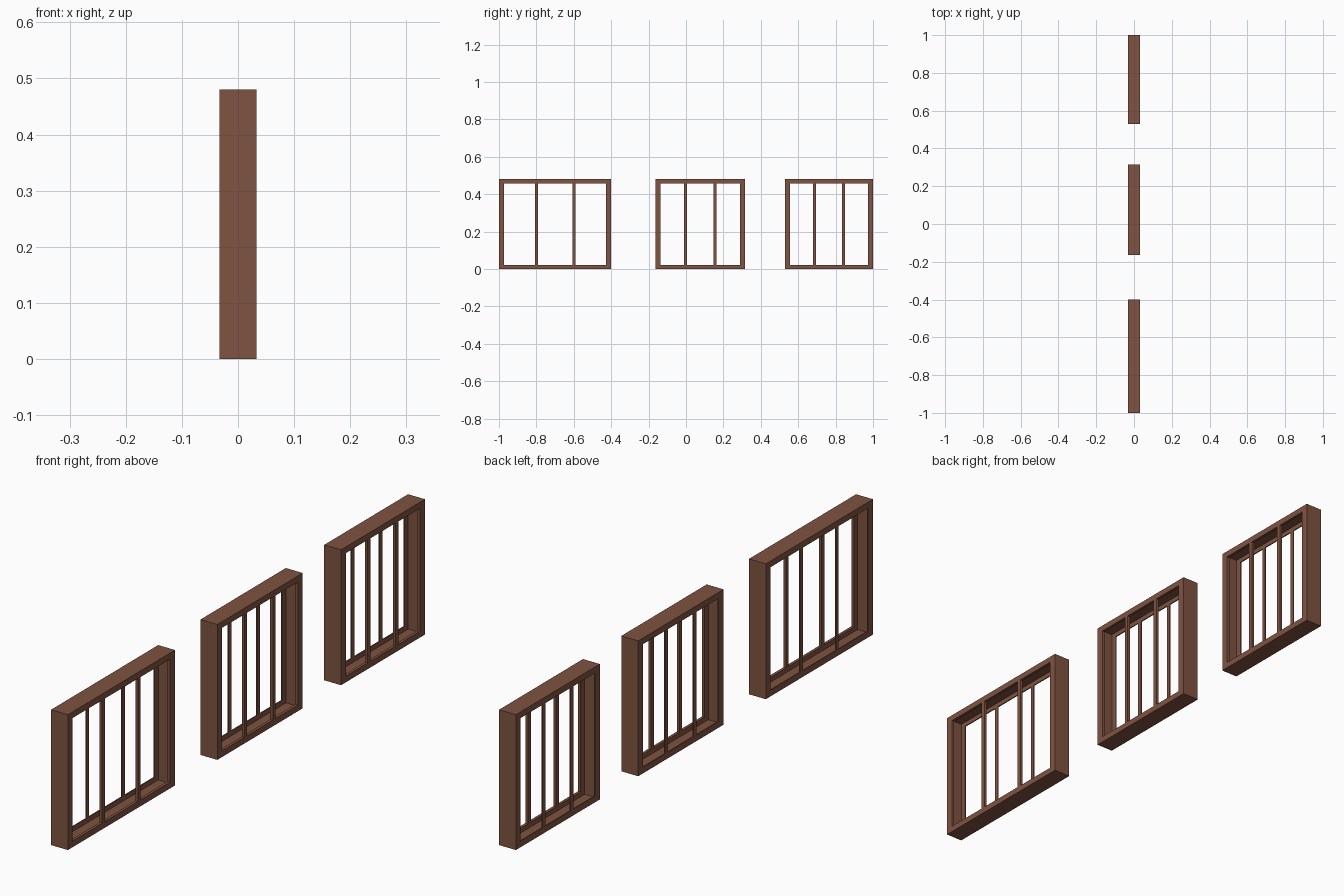
import bpy, bmesh

if "Cube" in bpy.data.objects:
    bpy.data.objects.remove(bpy.data.objects["Cube"])

X = 0.033            # half depth
H = 0.48             # height
FRONT_T, BACK_T = 0.010, 0.004   # face thickness on +x and -x sides
SHELL = 0.005        # outer shell thickness
LIP_Y, LIP_Z = 0.027, 0.022      # visible frame width, sides and rails
BAR = 0.016          # glazing bar width

wood = bpy.data.materials.new("brown_wood")
wood.diffuse_color = (0.21, 0.087, 0.053, 1)
wood.use_nodes = True
wood.node_tree.nodes["Principled BSDF"].inputs["Base Color"].default_value = wood.diffuse_color


def finish(name, bm):
    bmesh.ops.recalc_face_normals(bm, faces=bm.faces)
    me = bpy.data.meshes.new(name)
    bm.to_mesh(me)
    bm.free()
    me.materials.append(wood)
    ob = bpy.data.objects.new(name, me)
    bpy.context.collection.objects.link(ob)


def frame(name, y0, y1):
    # channel profile swept round a rectangle: (inset y, inset z, x)
    s = SHELL
    profile = [(0, 0, -X), (0, 0, X), (LIP_Y, LIP_Z, X), (LIP_Y, LIP_Z, X - FRONT_T),
               (s, s, X - FRONT_T), (s, s, BACK_T - X),
               (LIP_Y, LIP_Z, BACK_T - X), (LIP_Y, LIP_Z, -X)]
    bm = bmesh.new()
    rings = []
    for a, b, x in profile:
        rings.append([bm.verts.new((x, y, z)) for y, z in
                      ((y0 + a, b), (y1 - a, b), (y1 - a, H - b), (y0 + a, H - b))])
    for i, r in enumerate(rings):
        q = rings[(i + 1) % len(rings)]
        for j in range(4):
            k = (j + 1) % 4
            bm.faces.new((r[j], r[k], q[k], q[j]))
    finish(name, bm)


def bar(name, y, xa, xb):
    bm = bmesh.new()
    bmesh.ops.create_cube(bm, size=1)
    for v in bm.verts:
        v.co = ((xa + xb) / 2 + v.co.x * (xb - xa), y + v.co.y * BAR,
                H / 2 + v.co.z * (H - 2 * LIP_Z))
    finish(name, bm)


# three windows, each with two vertical bars on both faces
for n, (y0, y1) in enumerate(((-1.0, -0.4), (-0.163, 0.315), (0.53, 1.0)), 1):
    frame(f"window_frame_{n}", y0, y1)
    for k in (1, 2):
        y = y0 + (y1 - y0) * k / 3
        bar(f"outer_bar_{n}_{k}", y, X - FRONT_T, X)
        bar(f"inner_bar_{n}_{k}", y, -X, BACK_T - X)
